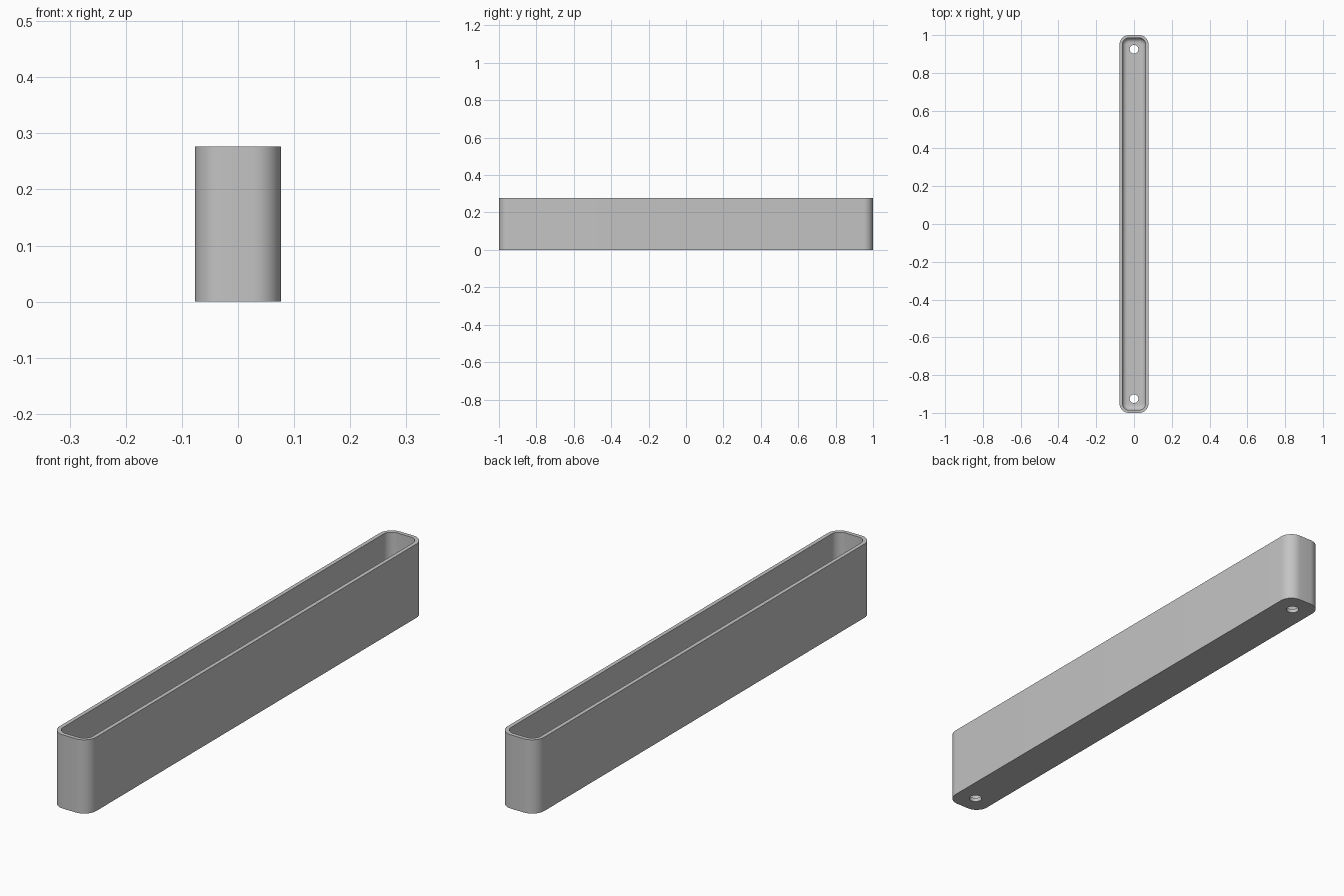
import bpy, bmesh
from math import sin, cos, pi

cube = bpy.data.objects.get("Cube")
if cube:
    bpy.data.objects.remove(cube)

HALF_X, HALF_Y, HEIGHT = 0.0765, 1.0, 0.277
CORNER, WALL, FLOOR, FILLET = 0.05, 0.015, 0.015, 0.025
HOLE_Y, HOLE_R = 0.925, 0.023
STEPS = 10

grey = bpy.data.materials.new("light grey")
grey.use_nodes = True
grey.diffuse_color = (0.55, 0.55, 0.55, 1)
grey.node_tree.nodes["Principled BSDF"].inputs["Base Color"].default_value = grey.diffuse_color

bm = bmesh.new()


def ring(points, z):
    verts = [bm.verts.new((x, y, z)) for x, y in points]
    for a, b in zip(verts, verts[1:] + verts[:1]):
        bm.edges.new((a, b))
    return verts


def rounded_ring(inset, z):
    r = CORNER - inset
    cx, cy = HALF_X - CORNER, HALF_Y - CORNER
    points = []
    for corner, (sx, sy) in enumerate(((1, 1), (-1, 1), (-1, -1), (1, -1))):
        for i in range(STEPS + 1):
            a = (corner + i / STEPS) * pi / 2
            points.append((sx * cx + r * cos(a), sy * cy + r * sin(a)))
    return ring(points, z)


def circle_ring(y, z, count=32):
    return ring([(HOLE_R * cos(2 * pi * i / count), y + HOLE_R * sin(2 * pi * i / count))
                 for i in range(count)], z)


def skin(lower, upper):
    n = len(lower)
    for i in range(n):
        j = (i + 1) % n
        bm.faces.new((lower[i], lower[j], upper[j], upper[i]))


def fill(*loops):
    edges = [bm.edges.get((a, b)) for loop in loops for a, b in zip(loop, loop[1:] + loop[:1])]
    bmesh.ops.triangle_fill(bm, edges=edges, use_beauty=True)


# Outer wall, rim, inner wall and the fillet down to the floor
rings = [rounded_ring(0, 0), rounded_ring(0, HEIGHT), rounded_ring(WALL, HEIGHT)]
for i in range(9):
    a = i / 8 * pi / 2
    rings.append(rounded_ring(WALL + FILLET * (1 - cos(a)), FLOOR + FILLET * (1 - sin(a))))
for lower, upper in zip(rings, rings[1:]):
    skin(lower, upper)

# Floor with a screw hole through each end
bottom_holes = [circle_ring(s * HOLE_Y, 0) for s in (-1, 1)]
top_holes = [circle_ring(s * HOLE_Y, FLOOR) for s in (-1, 1)]
for low, high in zip(bottom_holes, top_holes):
    skin(low, high)
fill(rings[0], *bottom_holes)
fill(rings[-1], *top_holes)

bmesh.ops.recalc_face_normals(bm, faces=bm.faces)
mesh = bpy.data.meshes.new("tray")
bm.to_mesh(mesh)
bm.free()
mesh.materials.append(grey)
tray = bpy.data.objects.new("tray", mesh)
bpy.context.collection.objects.link(tray)

bpy.context.view_layer.objects.active = tray
tray.select_set(True)
bpy.ops.object.shade_smooth_by_angle(angle=pi / 6)
